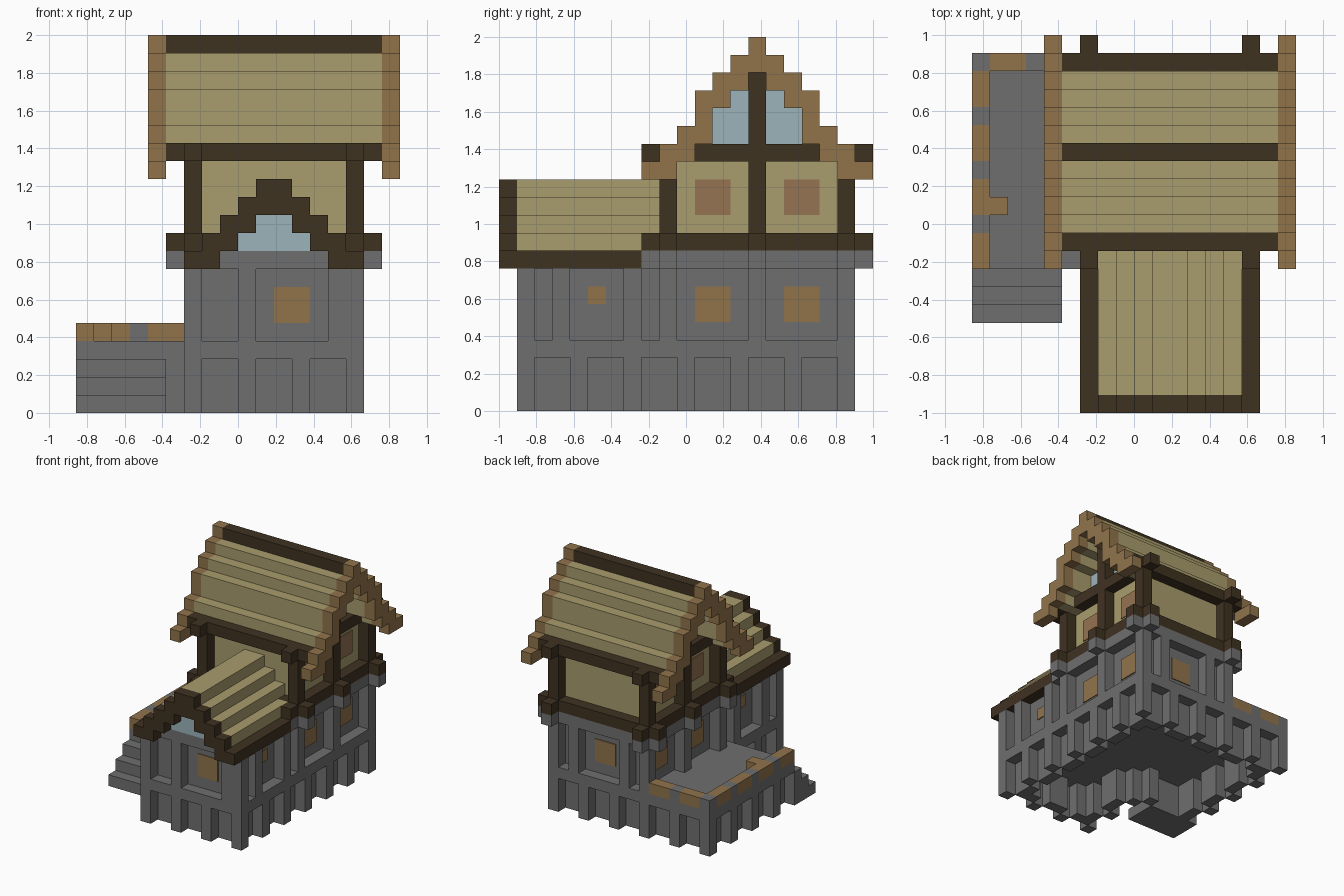
import bpy
import bmesh

if "Cube" in bpy.data.objects:
    bpy.data.objects.remove(bpy.data.objects["Cube"])

U = 2 / 21      # edge length of one block
T = 0.08        # plate thickness, in blocks


def material(name, code):
    def linear(c):
        c /= 255
        return c / 12.92 if c < 0.04045 else ((c + 0.055) / 1.055) ** 2.4
    rgba = [linear(c) for c in bytes.fromhex(code)] + [1]
    m = bpy.data.materials.new(name)
    m.use_nodes = True
    m.diffuse_color = rgba
    m.node_tree.nodes["Principled BSDF"].inputs["Base Color"].default_value = rgba
    return m


STONE = material("grey_stone", "6f6f6f")
PLASTER = material("pale_straw", "a99c6d")
DARK = material("dark_timber", "3f3221")
BROWN = material("light_timber", "91744b")
GLASS = material("pale_glass", "9cb4bb")
SHUTTER = material("reddish_wood", "957352")


def part(name, mat, boxes):
    """One object from boxes given as block ranges (x0, x1, y0, y1, z0, z1)."""
    bm = bmesh.new()
    for x0, x1, y0, y1, z0, z1 in boxes:
        cube = bmesh.ops.create_cube(bm, size=1)
        for v in cube["verts"]:
            v.co.x = ((x1 if v.co.x > 0 else x0) - 9) * U
            v.co.y = ((y1 if v.co.y > 0 else y0) - 10.5) * U
            v.co.z = (z1 if v.co.z > 0 else z0) * U
    mesh = bpy.data.meshes.new(name)
    bm.to_mesh(mesh)
    bm.free()
    mesh.materials.append(mat)
    obj = bpy.data.objects.new(name, mesh)
    bpy.context.collection.objects.link(obj)


def flip_x(boxes):
    """Boxes plus their mirror images across the house's long axis."""
    return boxes + [(22 - b, 22 - a, *rest) for a, b, *rest in boxes]


def flip_y(boxes):
    """Boxes plus their mirror images across the ridge of the main roof."""
    return boxes + [(a, b, 29 - d, 29 - c, *z) for a, b, c, d, *z in boxes]


def wall(axis, face, inward, pillars, z0, z1):
    """Pillars on the face, with panels set back one block between them."""
    spans = [(p, p + 1, face, face + inward) for p in pillars]
    spans += [(a + 1, b, face + inward, face + 2 * inward)
              for a, b in zip(pillars, pillars[1:]) if b > a + 1]
    boxes = []
    for a, b, c, d in spans:
        c, d = sorted((c, d))
        boxes.append((a, b, c, d, z0, z1) if axis == "x" else (c, d, a, b, z0, z1))
    return boxes


# Stone base with pillars, and the floor slab above it
part("base_walls", STONE,
     wall("x", 1, 1, range(6, 16, 3), 0, 3)
     + wall("x", 20, -1, range(0, 16, 3), 0, 3)
     + wall("y", 16, -1, range(1, 20, 3), 0, 3)
     + wall("y", 6, 1, range(1, 8, 3), 0, 3)
     + wall("y", 0, 1, range(7, 20, 3), 0, 3)
     + [(5, 6, 8, 9, 0, 3)])
part("floor_slab", STONE, [(6, 16, 1, 20, 3, 4), (0, 6, 8, 20, 3, 4)])
part("steps", STONE, [(0, 5, 5 + n, 8, n, n + 1) for n in range(3)])

# Terrace parapet, alternating stone and timber
part("parapet_stones", STONE,
     [(0, 1, j, j + 1, 4, 5) for j in range(10, 20, 3)] + [(3, 4, 19, 20, 4, 5)])
part("parapet_rails", BROWN,
     [(0, 1, j, j + 2, 4, 5) for j in range(8, 18, 3)]
     + [(i, i + 2, 19, 20, 4, 5) for i in (1, 4)] + [(1, 2, 11, 12, 4, 5)])

# Stone ground storey
side = wall("y", 16, -1, [1, 3, 7, 9, 14, 19], 4, 8)
part("ground_storey", STONE,
     flip_x(side) + wall("x", 1, 1, [6, 9, 14, 15], 4, 8)
     + wall("x", 20, -1, [6, 8, 13, 15], 4, 8)
     + [(7, 15, 1, 9, 8, 9), (6, 16, 9, 20, 8, 9)])
part("ground_windows", BROWN,
     flip_x([(15, 15 + T, j, j + 2, 5, 7) for j in (11, 16)]
            + [(15, 15 + T, 5, 6, 6, 7)])
     + [(11, 13, 2 - T, 2, 5, 7), (10, 12, 19, 19 + T, 5, 7)])


# Blocks that stick out below and above the posts
def brackets(z):
    ends = flip_x(flip_y([(6, 7, 8, 9, z, z + 1)]))
    sides = flip_x([(16, 17, j, j + 1, z, z + 1) for j in (9, 14, 19)])
    return ends, sides


part("stone_brackets", STONE, sum(brackets(8), []))
part("timber_brackets", DARK, sum(brackets(9), []) + brackets(14)[0])

# Timber frame and plaster of the upper storey
part("sill_beam", DARK, [(6, 16, 9, 20, 9, 10)])
part("upper_posts", DARK,
     flip_x(flip_y([(15, 16, 9, 10, 10, 14)]) + [(15, 16, 14, 15, 10, 19)]))
part("eave_beams", DARK, flip_y([(5, 17, 9, 10, 14, 15)]))
part("gable_beams", DARK, flip_x([(15, 16, 11, 18, 14, 15)]))
part("upper_walls", PLASTER,
     flip_x([(14, 15, 10, 19, 10, 15)]) + flip_y([(7, 15, 10, 11, 10, 15)]))
part("upper_windows", SHUTTER,
     flip_x(flip_y([(15, 15 + T, 11, 13, 11, 13)])))
part("gable_glass", GLASS,
     flip_x([(14, 15, 12, 17, 15, 17), (14, 15, 13, 16, 17, 18)]))

# Main roof: stepped columns from the eave to the ridge
tops = [14, 15, 16, 18, 19, 20, 21]
bottoms = [13, 13, 14, 15, 17, 18, 19]
columns = [(8 + n, 9 + n, b, t) for n, (b, t) in enumerate(zip(bottoms, tops))]
part("gable_trim", BROWN,
     flip_x(flip_y([(17, 18, *c) for c in columns[:-1]]) + [(17, 18, *columns[-1])]))
part("main_roof", PLASTER, flip_y([(5, 17, *c) for c in columns[2:-1]]))
part("main_ridge", DARK, [(5, 17, *columns[-1])])

# Front wing roof, trim and glazed gable
trim, slopes = [], []
for n in range(5):
    a, b, top = 6 + n, 7 + n, 9 + n
    trim.append((a, b, 0, 1, max(8, top - 2), top))
    if n:
        slopes.append((a, b, 1, 9 if n == 1 else 10, max(9, top - 2), top))
part("wing_trim", DARK, flip_x(trim))
part("wing_roof", PLASTER, flip_x(slopes))
part("wing_eaves", DARK, flip_x([(6, 7, 1, 8, 8, 9)]))
part("wing_glass", GLASS, [(9, 13, 1, 2, 9, 10), (10, 12, 1, 2, 10, 11)])
